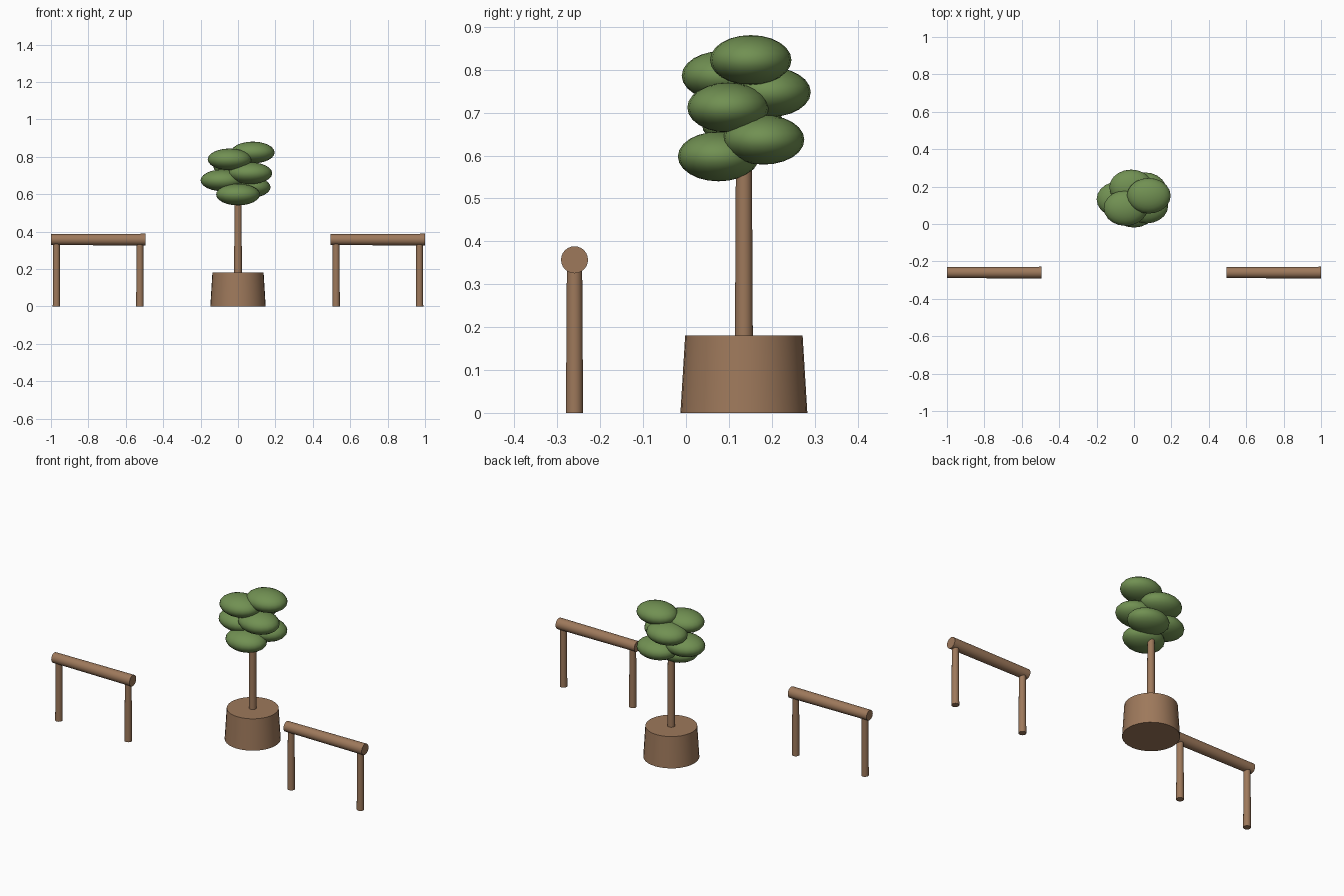
import bpy
import math

cube = bpy.data.objects.get("Cube")
if cube:
    bpy.data.objects.remove(cube, do_unlink=True)


def make_material(name, rgb):
    mat = bpy.data.materials.new(name)
    mat.use_nodes = True
    mat.diffuse_color = (*rgb, 1)
    mat.node_tree.nodes["Principled BSDF"].inputs["Base Color"].default_value = (*rgb, 1)
    return mat


WOOD = make_material("wood brown", (0.34, 0.19, 0.105))
LEAF = make_material("leaf green", (0.165, 0.28, 0.085))


def finish(name, mat):
    obj = bpy.context.object
    obj.name = name
    obj.data.materials.append(mat)
    bpy.ops.object.transform_apply(location=False, rotation=True, scale=True)
    bpy.ops.object.shade_smooth_by_angle(angle=math.radians(40))
    return obj


def tapered_log(name, r_start, r_end, length, centre, turn=0, sides=24):
    """Tapered round log, upright unless turned about the y axis."""
    bpy.ops.mesh.primitive_cone_add(vertices=sides, radius1=r_start, radius2=r_end,
                                    depth=length, location=centre, rotation=(0, turn, 0))
    return finish(name, WOOD)


# Planter and trunk
TREE_Y = 0.135
tapered_log("planter", 0.148, 0.137, 0.18, (0, TREE_Y, 0.09), sides=32)
tapered_log("trunk", 0.021, 0.0185, 0.48, (0, TREE_Y, 0.38))

# Foliage: overlapping flattened clumps around the trunk top
clumps = [
    (0.0, 0.076, 0.598),
    (0.057, 0.181, 0.637),
    (-0.083, 0.132, 0.674),
    (0.066, 0.098, 0.712),
    (-0.015, 0.196, 0.748),
    (-0.045, 0.085, 0.786),
    (0.079, 0.151, 0.823),
]
for i, centre in enumerate(clumps, 1):
    bpy.ops.mesh.primitive_uv_sphere_add(segments=20, ring_count=12, radius=1, location=centre)
    bpy.context.object.scale = (0.117, 0.095, 0.058)
    finish(f"foliage_{i}", LEAF)

# Two hitching rails, each a beam on two posts
RAIL_Y = -0.26
for side, sx in (("right", -1), ("left", 1)):
    mid = sx * 0.7475
    tapered_log(f"{side}_rail_beam", 0.029, 0.0315, 0.505, (mid, RAIL_Y, 0.357), math.pi / 2)
    for end, offset in (("right", -0.223), ("left", 0.223)):
        tapered_log(f"{side}_rail_{end}_post", 0.02, 0.0178, 0.35,
                    (mid + offset, RAIL_Y, 0.175))
